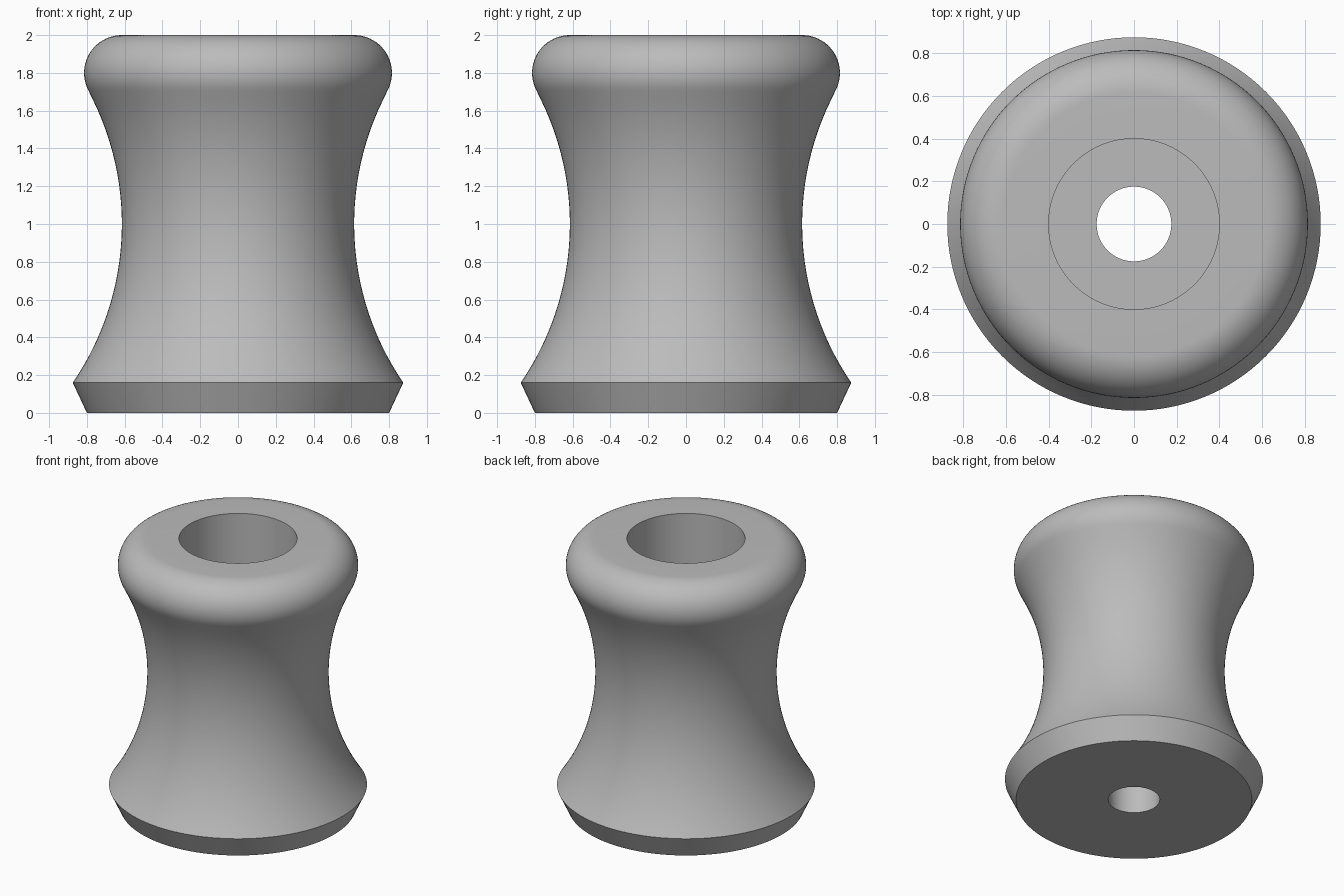
import bpy, bmesh, math

cube = bpy.data.objects.get("Cube")
if cube:
    bpy.data.objects.remove(cube, do_unlink=True)

SEGMENTS = 128


def arc(cx, cz, radius, start, end, steps):
    """Points on an arc, angles in degrees."""
    angles = [math.radians(start + (end - start) * i / steps) for i in range(steps + 1)]
    return [(cx + radius * math.cos(a), cz + radius * math.sin(a)) for a in angles]


# Rounded lip and concave waist are tangent arcs
lip_r, lip_x, lip_z = 0.2, 0.615, 1.8
waist_r, waist_z = 1.487, 1.0
waist_x = lip_x + waist_r
join = math.degrees(math.atan2(lip_z - waist_z, waist_x - lip_x))
flare = math.degrees(math.asin((waist_z - 0.16) / waist_r))

lip = arc(lip_x, lip_z, lip_r, 90, -join, 20)
waist = arc(waist_x, waist_z, waist_r, 180 - join, 180 + flare, 28)

# Closed half section: bore, counterbore, lip, waist, bevelled foot
bore_r, counterbore_r, ledge_z = 0.175, 0.4, 0.5
profile = [(bore_r, 0), (bore_r, ledge_z), (counterbore_r, ledge_z), (counterbore_r, 2)]
profile += lip + waist[1:] + [(0.8, 0)]

# Revolve the section about the vertical axis
bm = bmesh.new()
rings = []
for s in range(SEGMENTS):
    a = 2 * math.pi * s / SEGMENTS
    rings.append([bm.verts.new((r * math.cos(a), r * math.sin(a), z)) for r, z in profile])
for s in range(SEGMENTS):
    here, there = rings[s], rings[(s + 1) % SEGMENTS]
    for i in range(len(profile)):
        j = (i + 1) % len(profile)
        bm.faces.new((here[i], here[j], there[j], there[i]))
bmesh.ops.recalc_face_normals(bm, faces=bm.faces)

mesh = bpy.data.meshes.new("spool_foot")
bm.to_mesh(mesh)
bm.free()
spool = bpy.data.objects.new("spool_foot", mesh)
bpy.context.collection.objects.link(spool)

# Plain grey
grey = bpy.data.materials.new("plain_grey")
grey.use_nodes = True
colour = (0.5, 0.5, 0.5, 1)
grey.diffuse_color = colour
grey.node_tree.nodes["Principled BSDF"].inputs["Base Color"].default_value = colour
mesh.materials.append(grey)

# Smooth curves, crisp rims
bpy.ops.object.select_all(action="DESELECT")
spool.select_set(True)
bpy.context.view_layer.objects.active = spool
bpy.ops.object.shade_smooth_by_angle(angle=math.radians(25))
